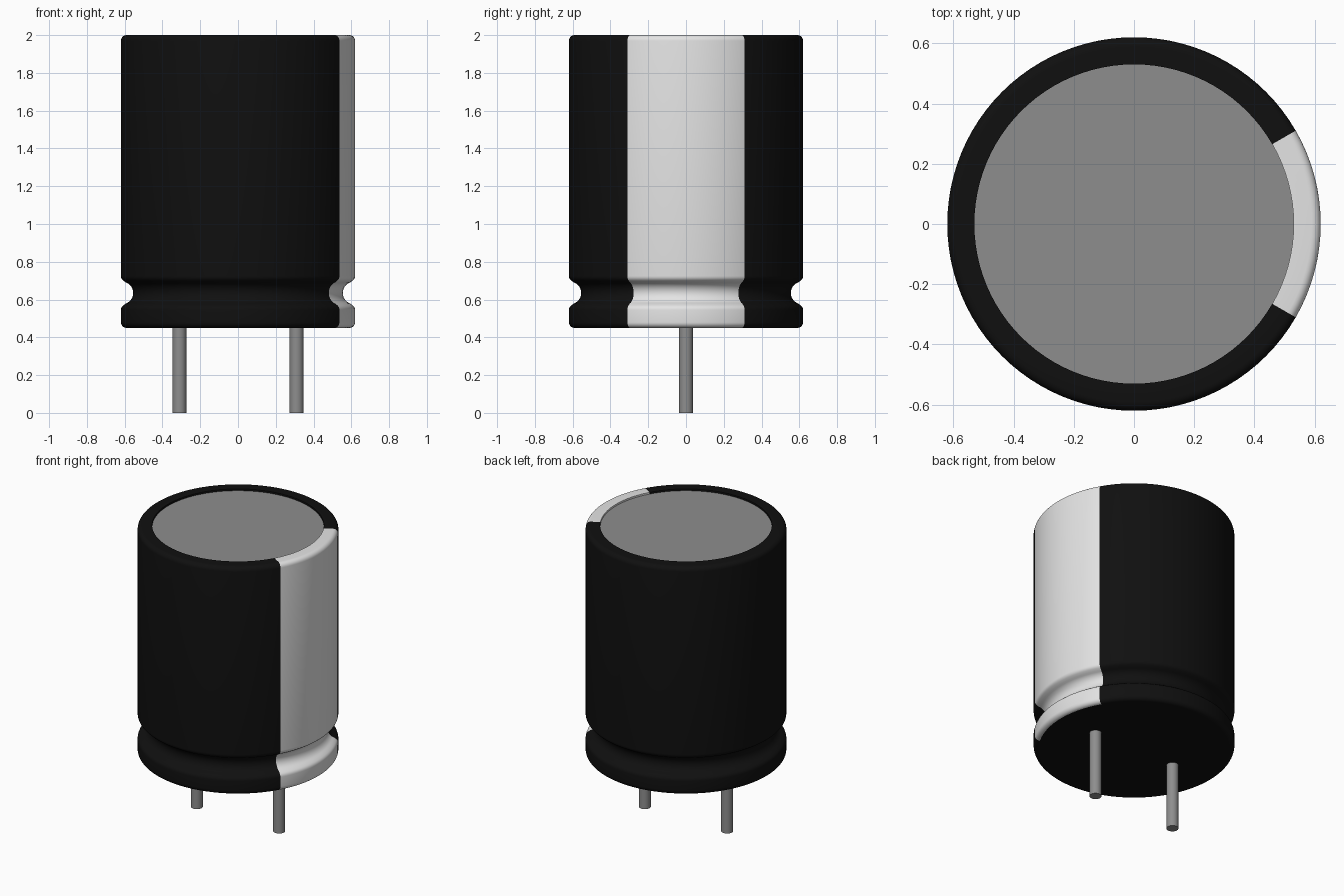
import bpy, bmesh, math

cube = bpy.data.objects.get("Cube")
if cube:
    bpy.data.objects.remove(cube, do_unlink=True)


def material(name, value):
    m = bpy.data.materials.new(name)
    m.use_nodes = True
    colour = (value, value, value, 1)
    m.diffuse_color = colour
    m.node_tree.nodes["Principled BSDF"].inputs["Base Color"].default_value = colour
    return m


BLACK = material("black sleeve", 0.005)
LIGHT = material("light grey stripe", 0.78)
METAL = material("grey metal", 0.27)

SEGMENTS = 96
R, BOTTOM, TOP = 0.62, 0.45, 2.0
FILLET, RIM = 0.03, 0.53
RECESS = 0.012
STRIPE = math.radians(30)


def arc(r, z, radius, start, end, steps):
    """Profile points (r, z) along an arc, angles in degrees."""
    angles = [math.radians(start + (end - start) * i / steps) for i in range(steps + 1)]
    return [(r + radius * math.cos(a), z + radius * math.sin(a)) for a in angles]


def lathe(name, profile, materials, rule=None):
    """Revolve a profile about z; rule(angle, profile step) picks the material."""
    bm = bmesh.new()
    rings = []
    for r, z in profile:
        if r < 1e-6:
            rings.append([bm.verts.new((0, 0, z))] * SEGMENTS)
        else:
            rings.append([bm.verts.new((r * math.cos(math.tau * j / SEGMENTS),
                                        r * math.sin(math.tau * j / SEGMENTS), z))
                          for j in range(SEGMENTS)])
    for i in range(len(rings) - 1):
        low, high = rings[i], rings[i + 1]
        for j in range(SEGMENTS):
            k = (j + 1) % SEGMENTS
            corners = list(dict.fromkeys((low[j], low[k], high[k], high[j])))
            face = bm.faces.new(corners)
            if rule:
                face.material_index = rule(math.tau * (j + 0.5) / SEGMENTS, i)
    mesh = bpy.data.meshes.new(name)
    bm.to_mesh(mesh)
    bm.free()
    obj = bpy.data.objects.new(name, mesh)
    bpy.context.collection.objects.link(obj)
    for m in materials:
        mesh.materials.append(m)
    smooth(obj)
    return obj


def smooth(obj):
    bpy.ops.object.select_all(action='DESELECT')
    obj.select_set(True)
    bpy.context.view_layer.objects.active = obj
    bpy.ops.object.shade_smooth_by_angle(angle=math.radians(35))


# Sleeve: flat base, rounded edges, crimped groove and a thin top rim
profile = [(0, BOTTOM)]
profile += arc(R - FILLET, BOTTOM + FILLET, FILLET, -90, 0, 6)
profile += arc(R - FILLET, 0.545, FILLET, 0, 55, 4)
profile += arc(0.615, 0.635, 0.06, 250, 110, 14)
profile += arc(R - FILLET, 0.725, FILLET, -55, 0, 4)
profile += arc(R - FILLET, TOP - FILLET, FILLET, 0, 90, 6)
profile += [(RIM, TOP), (RIM, TOP - RECESS)]


def stripe_rule(angle, step):
    return 1 if step > 0 and math.cos(angle) > math.cos(STRIPE) else 0


lathe("sleeve", profile, [BLACK, LIGHT], stripe_rule)

# Metal top of the can, set just below the rim
lathe("can_top", [(RIM, TOP - RECESS), (0, TOP - RECESS)], [METAL])

# Two wire leads
for side, x in (("right", -0.31), ("left", 0.31)):
    bpy.ops.mesh.primitive_cylinder_add(vertices=32, radius=0.037, depth=BOTTOM + 0.02,
                                        location=(x, 0, (BOTTOM + 0.02) / 2))
    lead = bpy.context.object
    lead.name = side + "_lead"
    lead.data.materials.append(METAL)
    smooth(lead)
